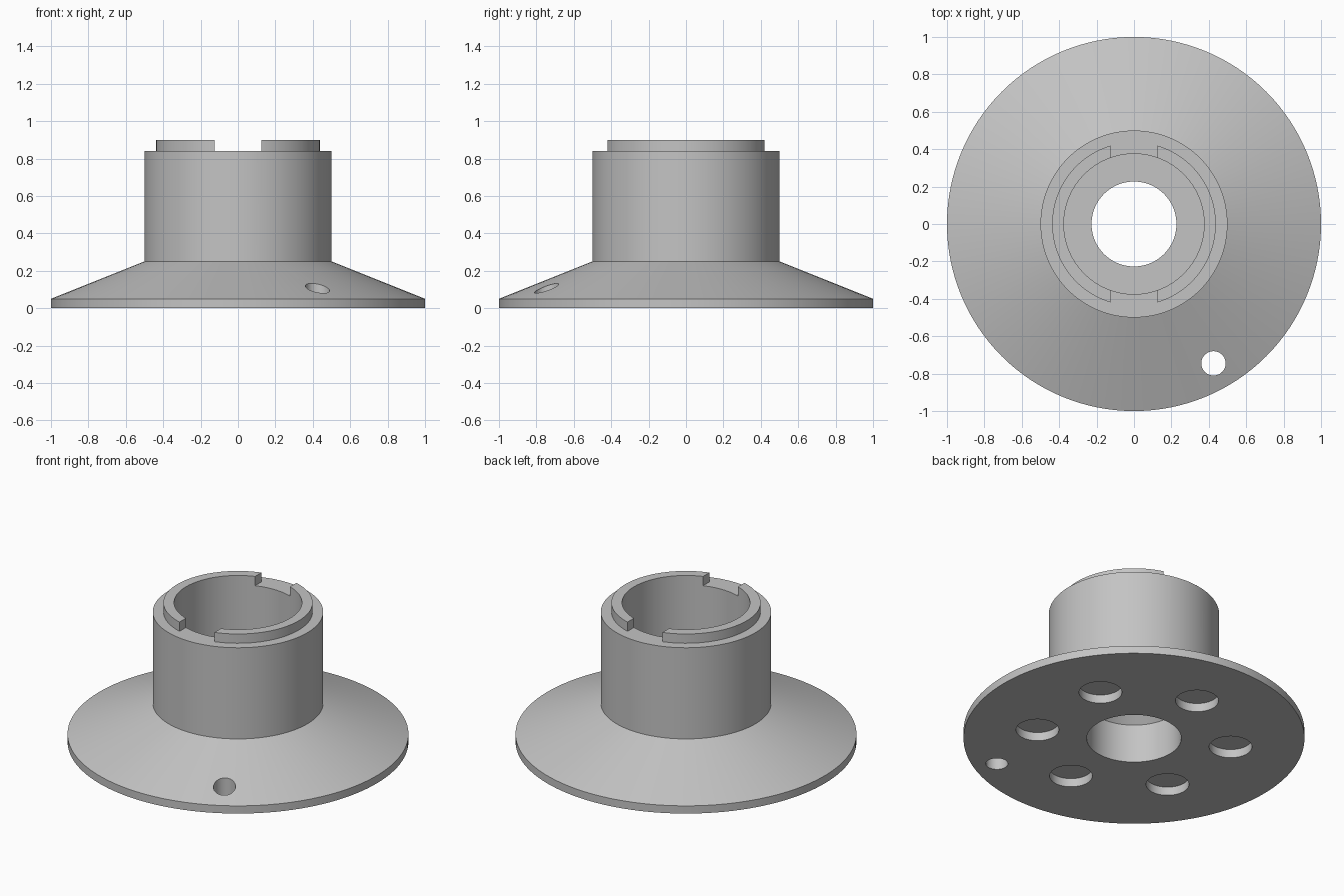
import bpy, bmesh
from math import cos, sin, pi, radians

cube = bpy.data.objects.get("Cube")
if cube:
    bpy.data.objects.remove(cube, do_unlink=True)

grey = bpy.data.materials.new("plain grey")
grey.use_nodes = True
COLOUR = (0.55, 0.55, 0.55, 1)
grey.diffuse_color = COLOUR
grey.node_tree.nodes["Principled BSDF"].inputs["Base Color"].default_value = COLOUR


def lathe(name, profile, steps=128):
    """Revolve a closed (radius, height) loop around the z axis."""
    bm = bmesh.new()
    rings = []
    for i in range(steps):
        a = 2 * pi * i / steps
        rings.append([bm.verts.new((r * cos(a), r * sin(a), z)) for r, z in profile])
    n = len(profile)
    for i in range(steps):
        here, after = rings[i], rings[(i + 1) % steps]
        for j in range(n):
            k = (j + 1) % n
            bm.faces.new((here[j], after[j], after[k], here[k]))
    bmesh.ops.recalc_face_normals(bm, faces=bm.faces)
    mesh = bpy.data.meshes.new(name)
    bm.to_mesh(mesh)
    bm.free()
    obj = bpy.data.objects.new(name, mesh)
    bpy.context.collection.objects.link(obj)
    mesh.materials.append(grey)
    return obj


def cut(target, cutter):
    """Subtract the cutter from the target, then remove the cutter."""
    cutter.hide_render = True
    cutter.data.materials.append(grey)
    mod = target.modifiers.new("cut", "BOOLEAN")
    mod.operation = "DIFFERENCE"
    mod.solver = "EXACT"
    mod.object = cutter
    bpy.ops.object.select_all(action="DESELECT")
    target.select_set(True)
    bpy.context.view_layer.objects.active = target
    bpy.ops.object.modifier_apply(modifier=mod.name)
    bpy.data.objects.remove(cutter, do_unlink=True)


def drill(target, x, y, radius, bottom, top):
    bpy.ops.mesh.primitive_cylinder_add(vertices=48, radius=radius, depth=top - bottom,
                                        location=(x, y, (bottom + top) / 2))
    cut(target, bpy.context.object)


# Flared base, hub, raised rim, inner cup and bore in one section
HUB_TOP, RIM_TOP = 0.84, 0.90
flanged_hub = lathe("flanged_hub", [
    (0.277, 0), (1, 0), (1, 0.05),                            # base edge
    (0.5, 0.25), (0.5, HUB_TOP),                              # flare and hub
    (0.4375, HUB_TOP), (0.4375, RIM_TOP), (0.375, RIM_TOP),   # rim
    (0.375, 0.30), (0.227, 0.30), (0.277, 0.25),              # cup floor and bore
])

# Slot across the rim, front and back
bpy.ops.mesh.primitive_cube_add(size=1, location=(0, 0, HUB_TOP + 0.1))
slot = bpy.context.object
slot.scale = (0.25, 1.2, 0.2)
cut(flanged_hub, slot)

# Six shallow round pockets under the base
for i in range(6):
    angle = radians(30 + 60 * i)
    drill(flanged_hub, 0.575 * cos(angle), 0.575 * sin(angle), 0.126, -0.1, 0.055)

# Single hole through the flare
drill(flanged_hub, 0.425, -0.745, 0.065, -0.1, 0.4)

bpy.ops.object.select_all(action="DESELECT")
flanged_hub.select_set(True)
bpy.context.view_layer.objects.active = flanged_hub
bpy.ops.object.shade_smooth_by_angle(angle=radians(20))
